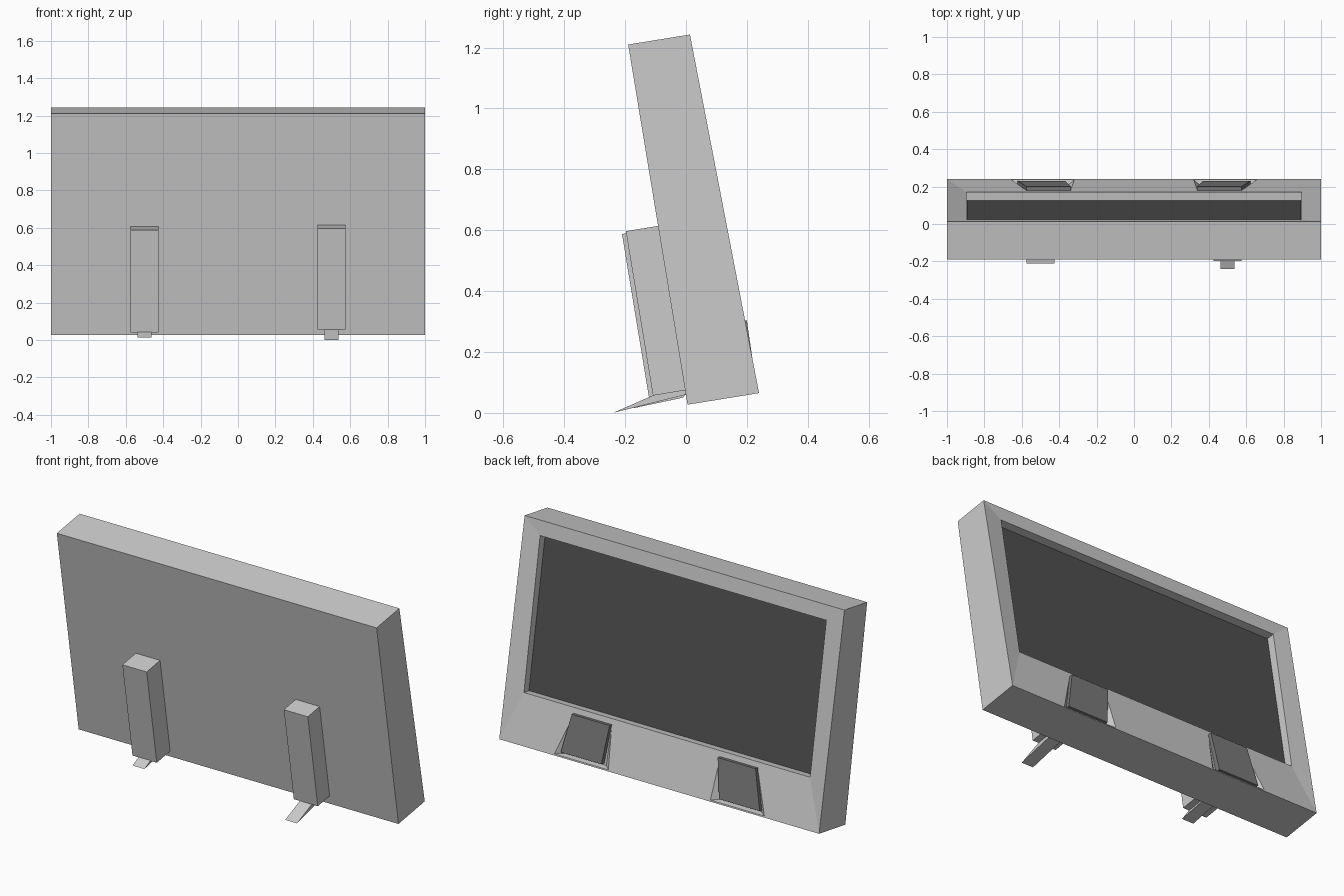
import bpy, bmesh

if "Cube" in bpy.data.objects:
    bpy.data.objects.remove(bpy.data.objects["Cube"])


def make_object(name, bm, color=None):
    bmesh.ops.recalc_face_normals(bm, faces=bm.faces)
    mesh = bpy.data.meshes.new(name)
    bm.to_mesh(mesh)
    bm.free()
    ob = bpy.data.objects.new(name, mesh)
    bpy.context.collection.objects.link(ob)
    if color:
        mat = bpy.data.materials.new(name + "_colour")
        mat.diffuse_color = (color, color, color, 1)
        mat.use_nodes = True
        mat.node_tree.nodes["Principled BSDF"].inputs["Base Color"].default_value = mat.diffuse_color
        mesh.materials.append(mat)
    return ob


def loft(name, rings, color=None):
    """Skin a chain of four-point rings and cap both ends."""
    bm = bmesh.new()
    loops = [[bm.verts.new(p) for p in ring] for ring in rings]
    for a, b in zip(loops, loops[1:]):
        for i in range(4):
            j = (i + 1) % 4
            bm.faces.new((a[i], a[j], b[j], b[i]))
    bm.faces.new(loops[0])
    bm.faces.new(loops[-1])
    return make_object(name, bm, color)


def rect(half, low, high):
    return [(-half, *low), (half, *low), (half, *high), (-half, *high)]


def bar(name, x, half, profile):
    """Extrude a side (y, z) profile across x."""
    return loft(name, [[(x + s * half, y, z) for y, z in profile] for s in (-1, 1)])


def hull(name, points, color=None):
    bm = bmesh.new()
    for p in points:
        bm.verts.new(p)
    bmesh.ops.convex_hull(bm, input=bm.verts)
    return make_object(name, bm, color)


def tilted(v, w):
    """Point on the leaning front face: v along it, w away from it."""
    return (0.005 - 0.163 * v + 0.987 * w, 0.027 + 0.987 * v + 0.163 * w)


# Leaning housing with sloped bezel and recessed opening
housing = loft("housing", [
    rect(1, (0.005, 0.027), (-0.19, 1.21)),
    rect(1, (0.24, 0.065), (0.013, 1.243)),
    rect(0.895, (0.17, 0.33), (0.025, 1.162)),
    rect(0.895, (0.122, 0.322), (-0.023, 1.154)),
])

# Dark screen
loft("screen", [
    rect(0.894, (0.120, 0.323), (-0.025, 1.153)),
    rect(0.894, (0.126, 0.324), (-0.019, 1.154)),
], 0.08)

for s, side in ((-1, "left"), (1, "right")):
    # Flared pocket in the lower bezel
    cutter = hull("pocket_cutter_" + side, [(s * x, y, z) for x, y, z in (
        (0.335, 0.180, 0.310), (0.575, 0.180, 0.310),
        (0.355, 0.205, 0.075), (0.615, 0.205, 0.075),
        (0.295, 0.260, 0.071), (0.685, 0.260, 0.071))])
    cutter.hide_render = True
    mod = housing.modifiers.new("pocket", "BOOLEAN")
    mod.operation = "DIFFERENCE"
    mod.solver = "EXACT"
    mod.object = cutter
    bpy.context.view_layer.objects.active = housing
    bpy.ops.object.modifier_apply(modifier=mod.name)
    bpy.data.objects.remove(cutter)

    # Dark speaker pad resting in the pocket
    hull("speaker_pad_" + side, [(s * x, y + d, z + d * 0.15)
         for x, y, z in ((0.338, 0.174, 0.300), (0.575, 0.174, 0.300),
                         (0.368, 0.205, 0.085), (0.622, 0.205, 0.085))
         for d in (0, 0.026)], 0.2)

# Support posts on the front face
for side, x, half, low, high, depth in (("left", -0.5, 0.076, 0.033, 0.588, 0.121),
                                        ("right", 0.5, 0.075, 0.048, 0.595, 0.107)):
    bar("post_" + side, x, half, [tilted(low, 0.002), tilted(low, -depth),
                                  tilted(high, -depth), tilted(high, 0.002)])

# Wedge feet under the posts
bar("foot_left", -0.5, 0.037, [(-0.175, 0.015), (-0.12, 0.042), (0, 0.062), (-0.01, 0.050)])
bar("foot_right", 0.5, 0.037, [(-0.24, 0), (-0.105, 0.059), (0, 0.077), (0, 0.060)])
